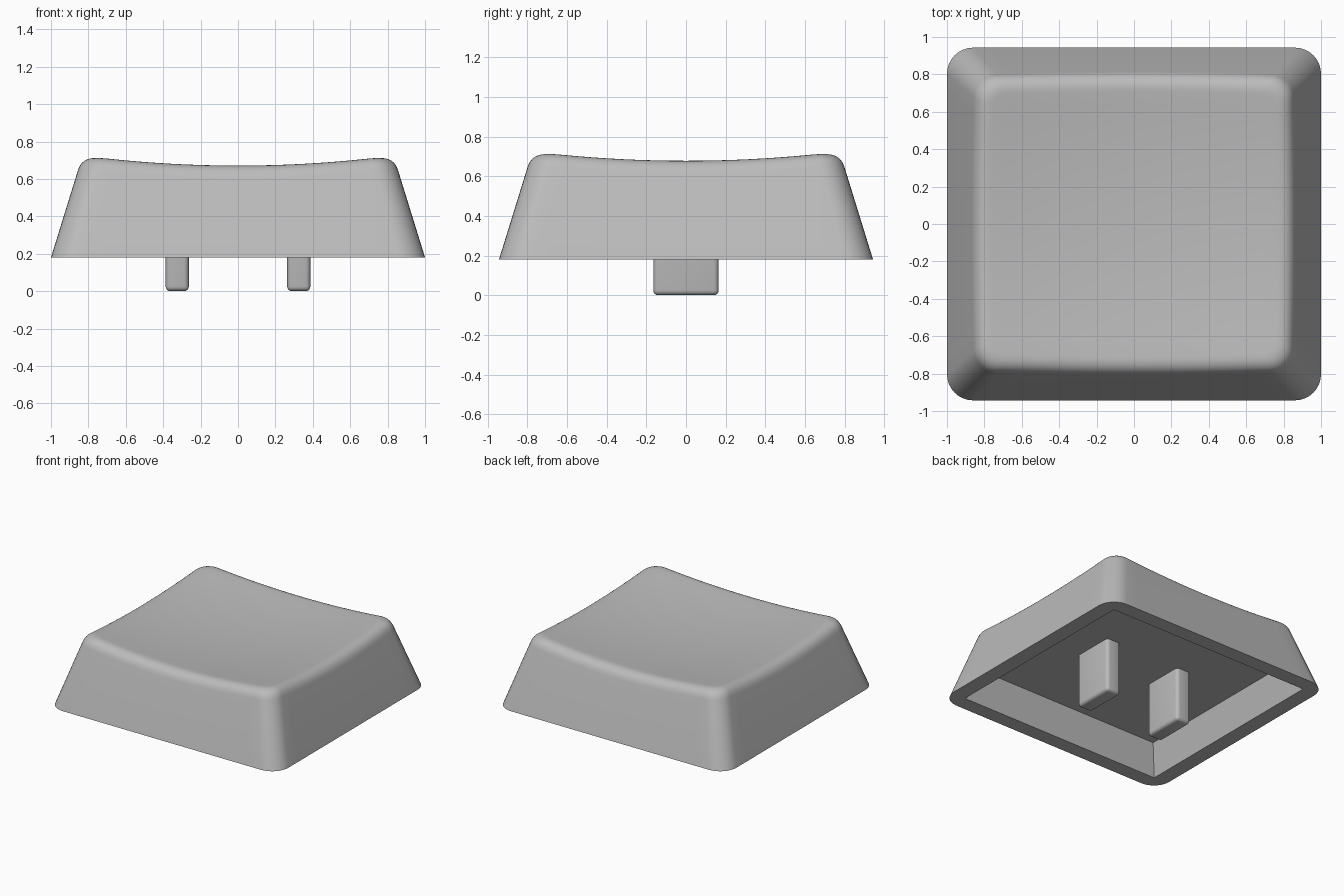
import bpy, bmesh, math
from mathutils import Vector

if "Cube" in bpy.data.objects:
    bpy.data.objects.remove(bpy.data.objects["Cube"])

grey = bpy.data.materials.new("plain_grey")
grey.diffuse_color = (0.5, 0.5, 0.5, 1)
grey.use_nodes = True
grey.node_tree.nodes["Principled BSDF"].inputs["Base Color"].default_value = grey.diffuse_color

BASE, CEILING = 0.18, 0.42
SIDE, CORNER = 16, 8          # segments per straight side and per corner


def dish(x, y):
    """Height of the scooped top."""
    return 0.63 + 0.08 * (x * x + y * y)


def outline(hx, hy, r, z):
    """Rounded rectangle with subdivided sides, anticlockwise."""
    arcs = []
    for i, (sx, sy) in enumerate(((1, 1), (-1, 1), (-1, -1), (1, -1))):
        c = Vector((sx * (hx - r), sy * (hy - r), z))
        angles = [math.pi / 2 * (i + k / CORNER) for k in range(CORNER + 1)]
        arcs.append([c + r * Vector((math.cos(a), math.sin(a), 0)) for a in angles])
    pts = []
    for i, arc in enumerate(arcs):
        nxt = arcs[(i + 1) % 4][0]
        pts += arc + [arc[-1].lerp(nxt, k / SIDE) for k in range(1, SIDE)]
    return pts


def finish(bm, name):
    bmesh.ops.remove_doubles(bm, verts=bm.verts, dist=1e-5)
    bmesh.ops.recalc_face_normals(bm, faces=bm.faces)
    mesh = bpy.data.meshes.new(name)
    bm.to_mesh(mesh)
    bm.free()
    mesh.materials.append(grey)
    ob = bpy.data.objects.new(name, mesh)
    bpy.context.collection.objects.link(ob)
    bpy.ops.object.select_all(action='DESELECT')
    ob.select_set(True)
    bpy.context.view_layer.objects.active = ob
    return ob


# Key cap: cavity, rim, sloping walls, rounded shoulder and scooped top
bottom = outline(1, 0.943, 0.14, BASE)
top = outline(0.833, 0.776, 0.12, 0.72)
inner = outline(0.753, 0.696, 0.07, 0.72)
edge, shoulder = [], []
for b, t, n in zip(bottom, top, inner):
    p = t.copy()
    for _ in range(6):        # where the wall meets the scoop
        p = b.lerp(t, (dish(p.x, p.y) - BASE) / (0.72 - BASE))
    edge.append(p)
    q = p + (n - t)
    shoulder.append(Vector((q.x, q.y, dish(q.x, q.y))))

rings = [outline(0.82, 0.765, 0, CEILING), outline(0.88, 0.825, 0, BASE), bottom]
for k in range(9):
    t = k / 8
    ring = []
    for b, e, s in zip(bottom, edge, shoulder):
        low = e + (b - e).normalized() * 0.08
        ring.append(low * (1 - t) ** 2 + e * 2 * t * (1 - t) + s * t * t)
    rings.append(ring)
for k in range(9, 0, -1):
    f = k / 10
    rings.append([Vector((p.x * f, p.y * f, dish(p.x * f, p.y * f))) for p in shoulder])

bm = bmesh.new()
loops = [[bm.verts.new(p) for p in ring] for ring in rings]
count = len(bottom)
for lo, hi in zip(loops, loops[1:]):
    for i in range(count):
        j = (i + 1) % count
        bm.faces.new((lo[i], lo[j], hi[j], hi[i]))
bm.faces.new(loops[0])
centre = bm.verts.new((0, 0, dish(0, 0)))
for i in range(count):
    bm.faces.new((loops[-1][i], loops[-1][(i + 1) % count], centre))
finish(bm, "key_cap")
bpy.ops.object.shade_smooth_by_angle(angle=math.radians(35))

# Two mounting pegs with rounded edges
for side, name in ((-1, "left_peg"), (1, "right_peg")):
    bm = bmesh.new()
    bmesh.ops.create_cube(bm, size=1)
    for v in bm.verts:
        v.co = Vector((side * 0.325 + v.co.x * 0.124, v.co.y * 0.33,
                       CEILING + 0.005 if v.co.z > 0 else 0))
    soft = [e for e in bm.edges if min(v.co.z for v in e.verts) < 0.1]
    bmesh.ops.bevel(bm, geom=soft, offset=0.025, segments=4, profile=0.5, affect='EDGES')
    finish(bm, name)
    bpy.ops.object.shade_smooth_by_angle(angle=math.radians(35))
